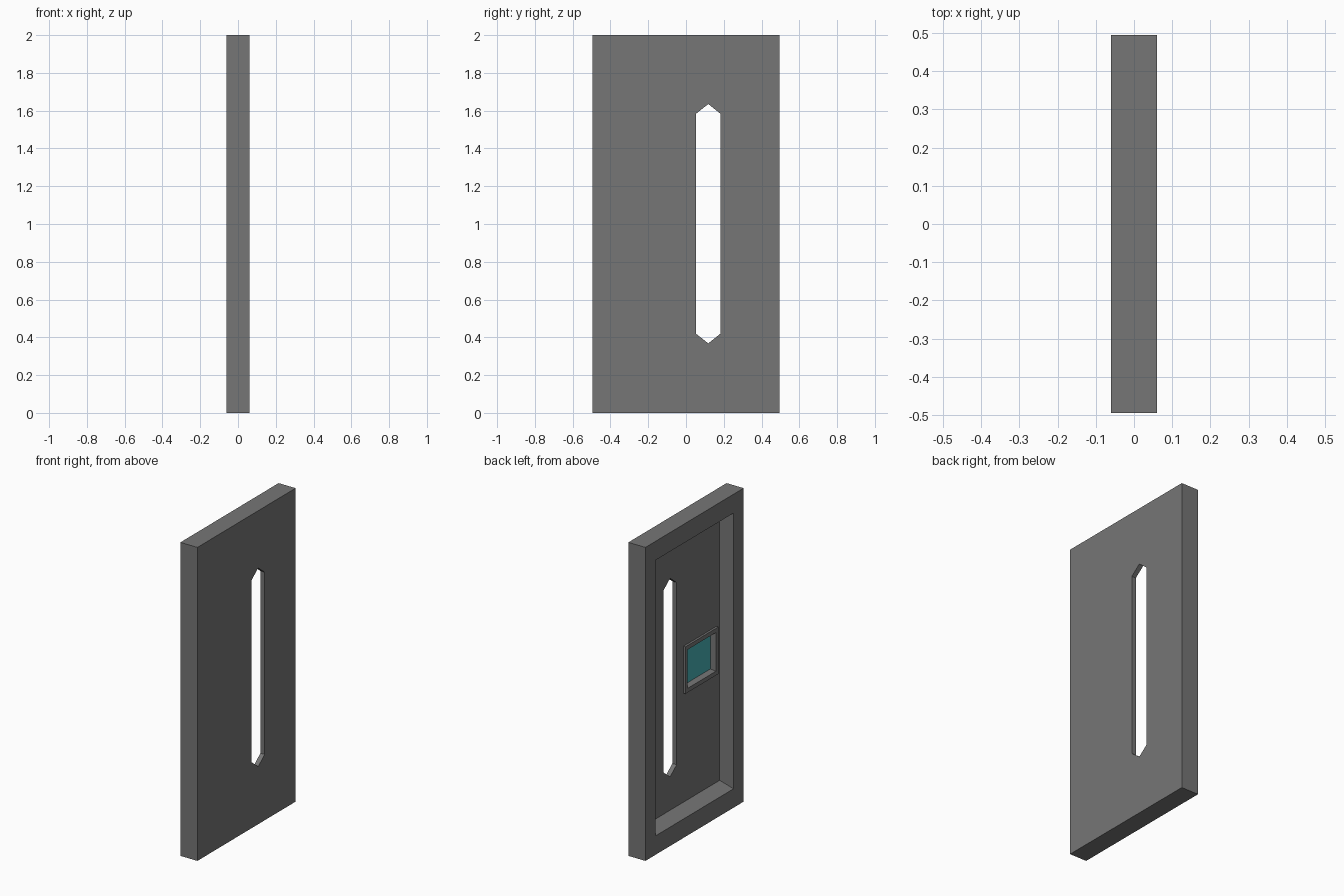
import bpy, bmesh

if "Cube" in bpy.data.objects:
    bpy.data.objects.remove(bpy.data.objects["Cube"])


def material(name, rgb):
    m = bpy.data.materials.new(name)
    m.diffuse_color = (*rgb, 1)
    m.use_nodes = True
    m.node_tree.nodes["Principled BSDF"].inputs["Base Color"].default_value = m.diffuse_color
    return m


GREY = material("dark grey metal", (0.18, 0.18, 0.18))
TEAL = material("teal screen", (0.065, 0.43, 0.46))


def rect(y0, y1, z0, z1):
    return [(y0, z0), (y1, z0), (y1, z1), (y0, z1)]


def loft(name, sections, mat):
    """Closed solid through (x, profile) sections; profiles are in the yz plane."""
    bm = bmesh.new()
    rings = [[bm.verts.new((x, y, z)) for y, z in prof] for x, prof in sections]
    n = len(rings[0])
    for a, b in zip(rings, rings[1:]):
        for i in range(n):
            j = (i + 1) % n
            bm.faces.new((a[i], a[j], b[j], b[i]))
    bm.faces.new(rings[0])
    bm.faces.new(rings[-1])
    bmesh.ops.recalc_face_normals(bm, faces=bm.faces)
    me = bpy.data.meshes.new(name)
    bm.to_mesh(me)
    bm.free()
    me.materials.append(mat)
    ob = bpy.data.objects.new(name, me)
    bpy.context.collection.objects.link(ob)
    return ob


def cut(ob, cutter):
    cutter.hide_render = True
    cutter.hide_set(True)
    mod = ob.modifiers.new("cut_" + cutter.name, 'BOOLEAN')
    mod.operation = 'DIFFERENCE'
    mod.solver = 'EXACT'
    mod.object = cutter


# Door slab
outer = rect(-0.495, 0.495, 0, 2)
door = loft("door_slab", [(-0.06, outer), (0.06, outer)], GREY)

# Large tapered recess on the inner side (starts outside the face at the same taper)
recess = loft("recess_cutter", [
    (-0.07, rect(-0.395, 0.395, 0.117, 1.883)),
    (0.03, rect(-0.382, 0.382, 0.155, 1.845))], GREY)
cut(door, recess)

# Pointed window slot
slot_profile = [(0.052, 0.42), (0.118, 0.368), (0.183, 0.42),
                (0.183, 1.583), (0.118, 1.635), (0.052, 1.583)]
slot = loft("slot_cutter", [(0.0, slot_profile), (0.1, slot_profile)], GREY)
cut(door, slot)

# Raised screen surround, with a sunken pocket going into the slab
block = rect(-0.35, -0.016, 0.85, 1.15)
frame = loft("screen_frame", [(0.016, block), (0.03, block)], GREY)
pocket = loft("pocket_cutter", [
    (0.006, rect(-0.326, -0.037, 0.874, 1.126)),
    (0.05, rect(-0.316, -0.049, 0.886, 1.114))], GREY)
cut(door, pocket)
cut(frame, pocket)

# Screen at the bottom of the pocket
glass = rect(-0.316, -0.049, 0.886, 1.114)
loft("screen", [(0.049, glass), (0.051, glass)], TEAL)
